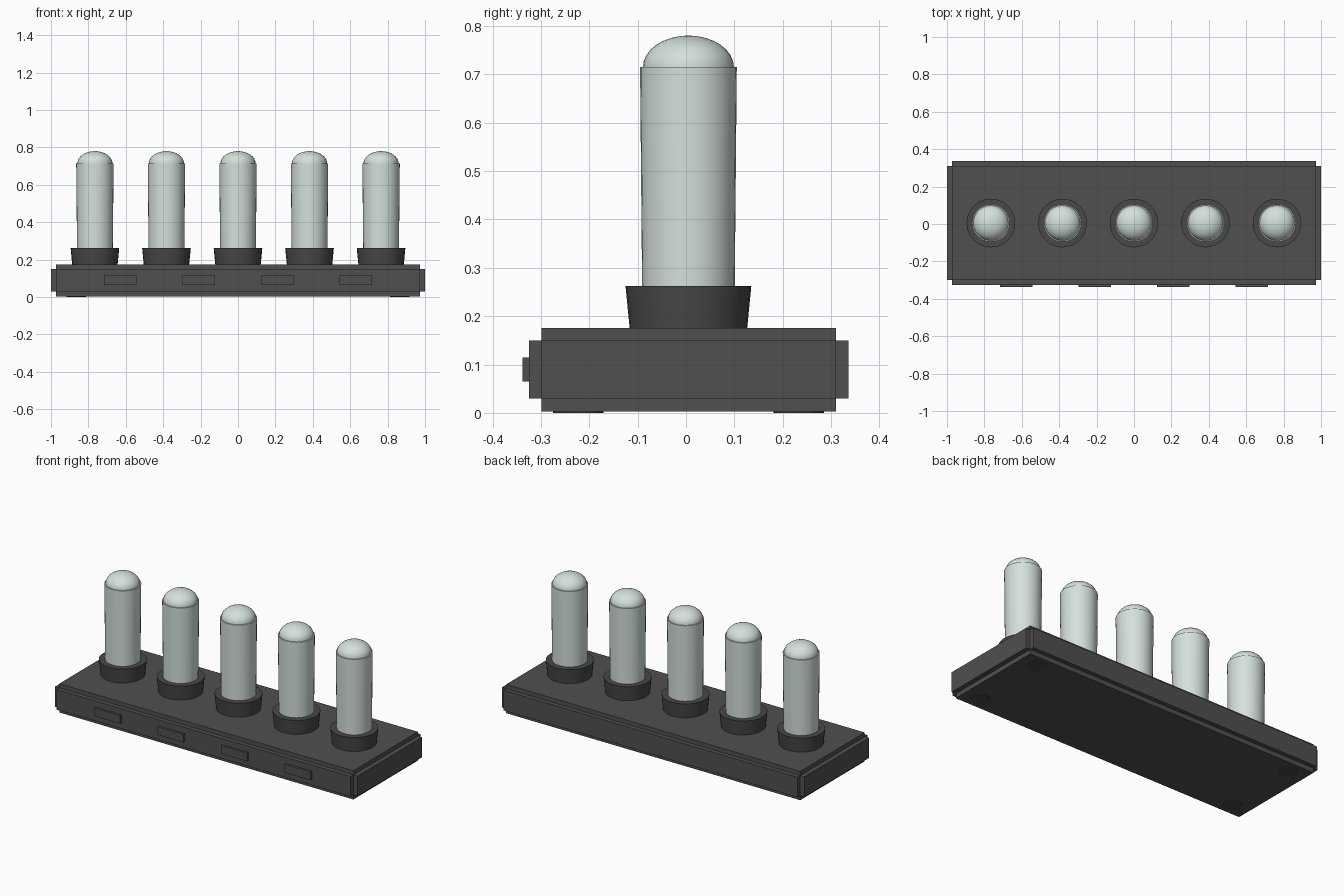
import bpy
import bmesh
from math import cos, sin, pi

cube = bpy.data.objects.get("Cube")
if cube:
    bpy.data.objects.remove(cube, do_unlink=True)


def material(name, rgb):
    mat = bpy.data.materials.new(name)
    mat.use_nodes = True
    colour = (*rgb, 1.0)
    mat.diffuse_color = colour
    mat.node_tree.nodes["Principled BSDF"].inputs["Base Color"].default_value = colour
    return mat


charcoal = material("charcoal", (0.08, 0.08, 0.08))
dark_rubber = material("dark rubber", (0.065, 0.065, 0.065))
pale_glass = material("pale glass", (0.66, 0.75, 0.71))


def finish(name, bm, mat, smooth=False):
    bmesh.ops.recalc_face_normals(bm, faces=bm.faces)
    mesh = bpy.data.meshes.new(name)
    bm.to_mesh(mesh)
    bm.free()
    mesh.materials.append(mat)
    obj = bpy.data.objects.new(name, mesh)
    bpy.context.collection.objects.link(obj)
    if smooth:
        bpy.ops.object.select_all(action="DESELECT")
        obj.select_set(True)
        bpy.context.view_layer.objects.active = obj
        bpy.ops.object.shade_smooth_by_angle(angle=pi / 5)
    return obj


def box(name, low, high, mat):
    bm = bmesh.new()
    bmesh.ops.create_cube(bm, size=1)
    for v in bm.verts:
        v.co = [h if c > 0 else l for c, l, h in zip(v.co, low, high)]
    return finish(name, bm, mat)


def turned(name, profile, x, y, mat, sides=32):
    """Solid of revolution from (radius, height) points, closed at both ends."""
    bm = bmesh.new()
    rings = [[bm.verts.new((x + r * cos(2 * pi * i / sides),
                            y + r * sin(2 * pi * i / sides), z))
              for i in range(sides)] for r, z in profile]
    for a, b in zip(rings, rings[1:]):
        for i in range(sides):
            j = (i + 1) % sides
            bm.faces.new((a[i], a[j], b[j], b[i]))
    bm.faces.new(rings[0])
    bm.faces.new(rings[-1])
    return finish(name, bm, mat, smooth=True)


# Base block with a raised plate on each of its four sides
X, FRONT, BACK = 0.972, -0.299, 0.31
LOW, HIGH, STEP = 0.03, 0.15, 0.026
box("base_block", (-X, FRONT, 0.003), (X, BACK, 0.175), charcoal)
box("front_plate", (-X, FRONT - STEP, LOW), (X, FRONT, HIGH), charcoal)
box("back_plate", (-X, BACK, LOW), (X, BACK + STEP, HIGH), charcoal)
box("left_plate", (X, FRONT, LOW), (1, BACK, HIGH), charcoal)
box("right_plate", (-1, FRONT, LOW), (-X, BACK, HIGH), charcoal)

# Label blocks along the front
for i in range(4):
    x = (i - 1.5) * 0.42
    box(f"label_block_{i + 1}", (x - 0.086, -0.338, 0.065),
        (x + 0.086, FRONT - STEP, 0.114), charcoal)

# Feet under the corners
for side, sx in (("right", -1), ("left", 1)):
    for end, y in (("front", -0.223), ("back", 0.233)):
        turned(f"{end}_{side}_foot", [(0.052, 0), (0.052, 0.02)],
               sx * 0.865, y, dark_rubber)

# Row of round-topped tubes, each standing in a flared collar
CENTRE = 0.005
dome = [(0.094 * cos(a), 0.715 + 0.065 * sin(a))
        for a in (pi / 2 * k / 8 for k in range(8))] + [(0.004, 0.78)]
for i in range(5):
    x = (i - 2) * 0.3825
    turned(f"collar_{i + 1}", [(0.121, 0.17), (0.13, 0.262)], x, CENTRE, dark_rubber)
    turned(f"tube_{i + 1}", [(0.095, 0.18), (0.1, 0.715)], x, CENTRE, pale_glass)
    turned(f"tube_dome_{i + 1}", [(0.094, 0.705)] + dome, x, CENTRE, pale_glass)
